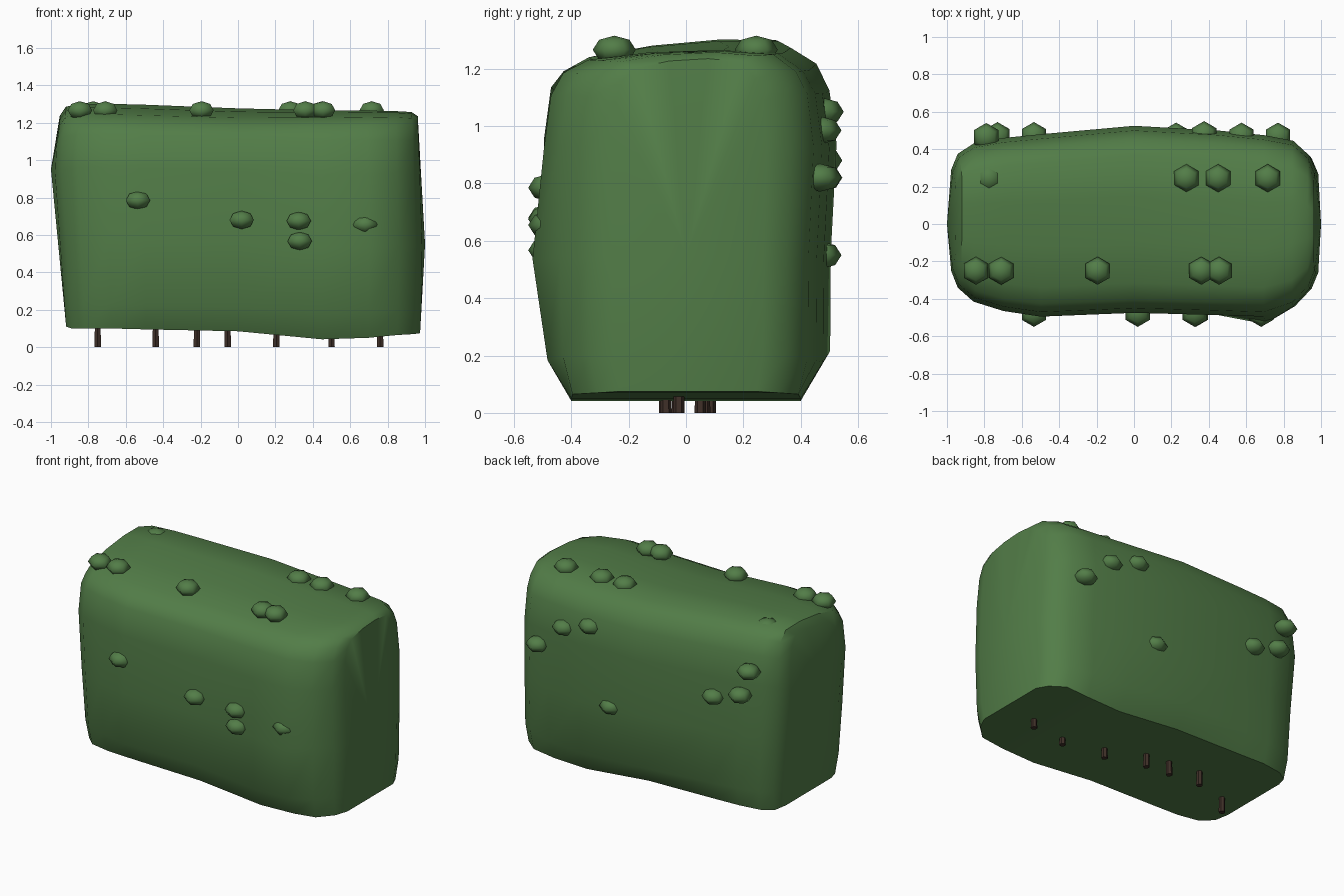
import bpy, bmesh, math

if "Cube" in bpy.data.objects:
    bpy.data.objects.remove(bpy.data.objects["Cube"])


def material(name, rgb):
    m = bpy.data.materials.new(name)
    m.diffuse_color = (*rgb, 1)
    m.use_nodes = True
    m.node_tree.nodes["Principled BSDF"].inputs["Base Color"].default_value = m.diffuse_color
    return m


leaf = material("leaf green", (0.085, 0.205, 0.064))
bark = material("bark brown", (0.05, 0.029, 0.021))


def finish(bm, name, mat, angle):
    bmesh.ops.recalc_face_normals(bm, faces=bm.faces[:])
    me = bpy.data.meshes.new(name)
    bm.to_mesh(me)
    bm.free()
    me.materials.append(mat)
    ob = bpy.data.objects.new(name, me)
    bpy.context.collection.objects.link(ob)
    bpy.ops.object.select_all(action='DESELECT')
    ob.select_set(True)
    bpy.context.view_layer.objects.active = ob
    bpy.ops.object.shade_smooth_by_angle(angle=math.radians(angle))
    return ob


# Hedge body: lofted rounded sections along x
# station: x, front y, back y, bottom z, top z
stations = [(-0.98, -0.25, 0.29, 0.11, 1.23), (-0.945, -0.34, 0.375, 0.10, 1.28),
            (-0.86, -0.415, 0.43, 0.10, 1.295), (-0.7, -0.465, 0.46, 0.10, 1.295),
            (-0.5, -0.495, 0.48, 0.095, 1.29), (0.0, -0.475, 0.525, 0.085, 1.272),
            (0.45, -0.487, 0.50, 0.042, 1.265), (0.70, -0.495, 0.475, 0.05, 1.265),
            (0.86, -0.44, 0.445, 0.065, 1.262), (0.95, -0.345, 0.365, 0.07, 1.257),
            (0.985, -0.26, 0.28, 0.075, 1.235)]
# section: width factor, height factor, from bottom front over the top to bottom back
section = [(-0.9, 0), (-0.975, 0.11), (-1, 0.4), (-1, 0.72), (-0.95, 0.87), (-0.86, 0.935),
           (-0.68, 0.972), (-0.25, 0.993), (0.25, 1), (0.68, 0.99), (0.86, 0.94),
           (0.95, 0.875), (1, 0.72), (0.96, 0.4), (0.955, 0.11), (0.88, 0)]


def end_lean(x, w):
    # the ends lean in towards the bottom and slightly at the top
    if x < 0:
        k = 0.935 + 0.065 * min(w / 0.75, 1) - 0.03 * max(0, (w - 0.8) / 0.2)
    else:
        k = 1.0 - 0.025 * max(0, (w - 0.4) / 0.6) - 0.012 * max(0, 0.2 - w) / 0.2
    return x * (1 + (k - 1) * x * x)


bm = bmesh.new()
rings = []
for x, yf, yb, zb, zt in stations:
    mid, half = (yf + yb) / 2, (yb - yf) / 2
    tilt = 0.025 * min(1, max(0, (0.6 - x) / 0.8))
    ring = []
    for u, w in section:
        y = mid + half * u
        if w == 0:
            y = max(-0.4, min(0.4, y))
        if x == 0.70 and u == -1 and w == 0.4:
            y -= 0.04      # local bulge at the front right
        z = zb + (zt - zb) * w + (tilt * u if w > 0.9 else 0)
        ring.append(bm.verts.new((end_lean(x, w), y, z)))
    rings.append(ring)
n = len(section)
for a, b in zip(rings, rings[1:]):
    for i in range(n):
        j = (i + 1) % n
        bm.faces.new((a[i], a[j], b[j], b[i]))
# slightly bulging end caps
for ring, apex in ((rings[0], (-1.0, 0.0, 0.95)), (rings[-1], (1.0, 0.0, 0.55))):
    c = bm.verts.new(apex)
    for i in range(n):
        bm.faces.new((ring[i], ring[(i + 1) % n], c))
finish(bm, "hedge_body", leaf, 40)


# Leaf clumps: flattened six-sided balls
def clump(bm, p, r=0.075, h=0.049):
    rows = []
    for lat in (-45, 0, 45):
        c, s = math.cos(math.radians(lat)), math.sin(math.radians(lat))
        rows.append([bm.verts.new((p[0] + r * c * math.cos(math.radians(90 + 60 * i)),
                                   p[1] + r * c * math.sin(math.radians(90 + 60 * i)),
                                   p[2] + h * s)) for i in range(6)])
    lo = bm.verts.new((p[0], p[1], p[2] - h))
    hi = bm.verts.new((p[0], p[1], p[2] + h))
    for i in range(6):
        j = (i + 1) % 6
        bm.faces.new((rows[0][j], rows[0][i], lo))
        bm.faces.new((rows[2][i], rows[2][j], hi))
        for a, b in zip(rows, rows[1:]):
            bm.faces.new((a[i], a[j], b[j], b[i]))


groups = {
    "front_clumps": [(-0.535, -0.475, 0.785), (0.02, -0.475, 0.68), (0.325, -0.475, 0.675),
                     (0.33, -0.475, 0.567), (0.68, -0.475, 0.655)],
    "top_front_clumps": [(x, -0.25, 1.266) for x in (-0.845, -0.71, -0.195, 0.36, 0.455)],
    "top_back_clumps": [(x, 0.245, 1.266) for x in (-0.775, 0.28, 0.45, 0.715)],
    "back_clumps": [(0.77, 0.467, 0.82), (0.575, 0.467, 0.985), (0.375, 0.475, 1.05),
                    (0.225, 0.467, 0.55), (-0.535, 0.47, 0.82), (-0.73, 0.47, 0.88),
                    (-0.79, 0.465, 1.05)],
}
for name, points in groups.items():
    bm = bmesh.new()
    for p in points:
        clump(bm, p)
    finish(bm, name, leaf, 60)

# Stems under the hedge
bm = bmesh.new()
for x, y in ((-0.75, -0.075), (-0.44, 0.085), (-0.22, 0.065), (-0.055, 0.05),
             (0.205, -0.03), (0.5, -0.07), (0.76, -0.025)):
    ret = bmesh.ops.create_cone(bm, cap_ends=True, segments=6, radius1=0.02,
                                radius2=0.016, depth=0.2)
    bmesh.ops.translate(bm, verts=ret["verts"], vec=(x, y, 0.1))
finish(bm, "stems", bark, 30)
